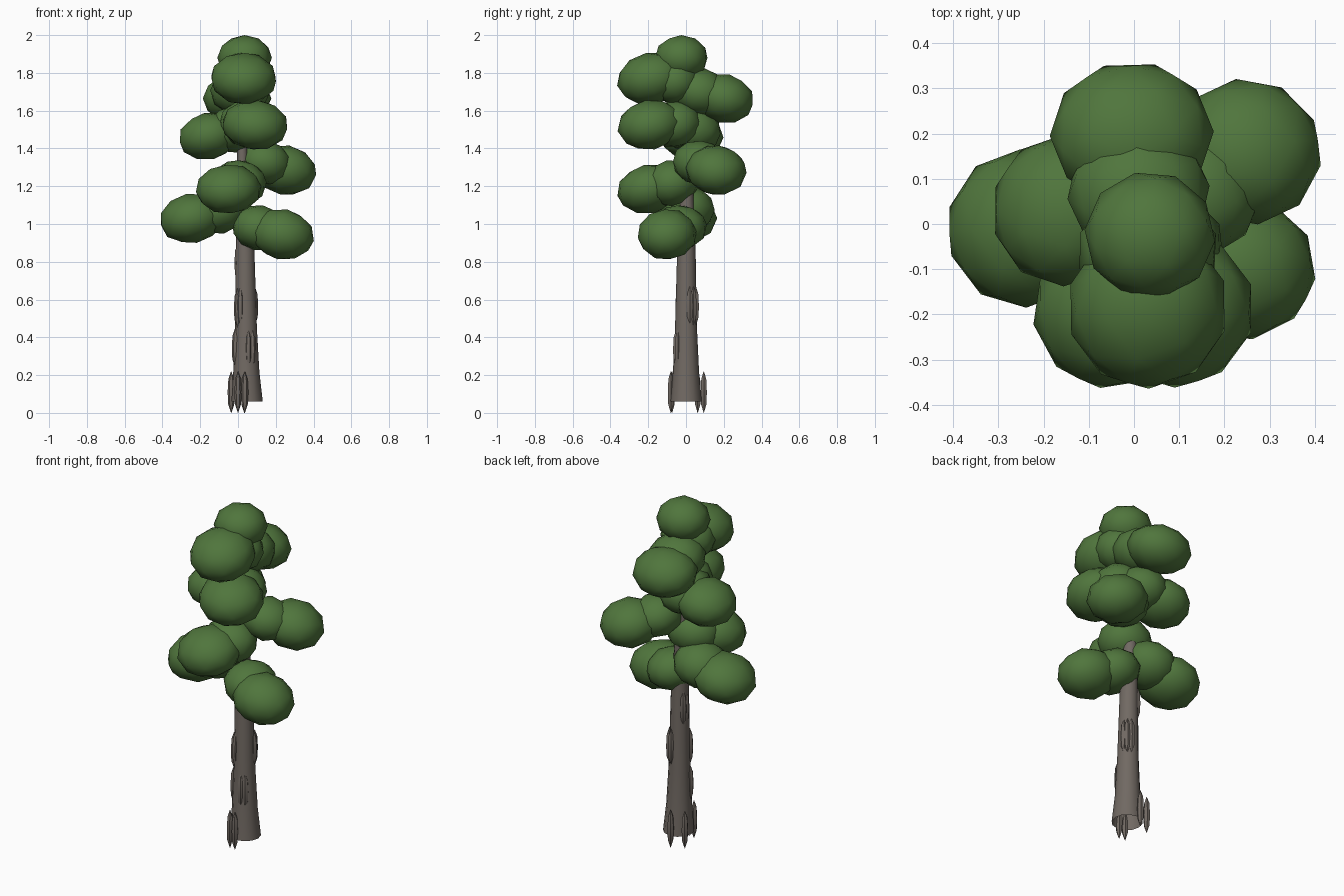
import bpy, bmesh, math, random
from mathutils import Matrix, Vector

random.seed(4)


def material(name, rgb):
    m = bpy.data.materials.new(name)
    m.diffuse_color = (*rgb, 1)
    return m


leaf = material("leaf green", (0.080, 0.180, 0.046))
bark = material("bark grey brown", (0.165, 0.142, 0.124))


def finish(bm, name, mat, angle):
    bmesh.ops.recalc_face_normals(bm, faces=bm.faces)
    me = bpy.data.meshes.new(name)
    bm.to_mesh(me)
    bm.free()
    me.materials.append(mat)
    ob = bpy.data.objects.new(name, me)
    bpy.context.collection.objects.link(ob)
    bpy.context.view_layer.objects.active = ob
    ob.select_set(True)
    bpy.ops.object.shade_smooth_by_angle(angle=math.radians(angle))
    ob.select_set(False)


def lathe(bm, rings, sides):
    """Skin of rings (x, y, z, radius), open at both ends."""
    loops = []
    for x, y, z, r in rings:
        loops.append([bm.verts.new((x + r * math.cos(2 * math.pi * i / sides),
                                    y + r * math.sin(2 * math.pi * i / sides), z))
                      for i in range(sides)])
    for a, b in zip(loops, loops[1:]):
        for i in range(sides):
            j = (i + 1) % sides
            bm.faces.new((a[i], a[j], b[j], b[i]))


# trunk, flared at the foot
bm = bmesh.new()
lathe(bm, [(0.048, 0, 0.06, 0.083), (0.044, 0, 0.22, 0.069), (0.042, 0, 0.45, 0.058),
           (0.038, 0.002, 0.85, 0.049), (0.03, 0.003, 1.1, 0.039),
           (0.022, 0, 1.4, 0.026), (0.025, 0, 1.8, 0.014)], 12)
finish(bm, "trunk", bark, 40)

# bark slivers and root spikes: x, y, bottom z
slivers = [(0.0, -0.074, 0), (0.036, -0.08, 0),
           (0.034, 0.094, 0), (-0.036, 0.062, 0),
           (0.055, -0.052, 0.23), (0.077, -0.043, 0.23), (-0.014, -0.02, 0.24),
           (-0.003, -0.032, 0.45), (0.012, -0.04, 0.46),
           (0.08, 0.04, 0.46), (0.06, 0.052, 0.46), (0.088, 0.02, 0.46),
           (0.0, 0.025, 0.69), (0.0, 0.0, 0.69)]
bm = bmesh.new()
for x, y, z in slivers:
    h = 0.22 if z == 0 else 0.21
    lathe(bm, [(x, y, z, 0.001), (x, y, z + 0.045, 0.016), (x, y, z + h * 0.5, 0.019),
               (x, y, z + h - 0.04, 0.015), (x, y, z + h, 0.001)], 6)
finish(bm, "bark_slivers", bark, 30)

# leaf clumps: each a list of ellipsoids (centre, radii), outer one first
clumps = {
    "crown_top": [((0.035, -0.025, 1.88), (0.145, 0.142, 0.12))],
    "upper_front": [((0.03, -0.185, 1.77), (0.175, 0.18, 0.135)),
                    ((0.03, -0.06, 1.76), (0.155, 0.13, 0.125))],
    "upper_back": [((-0.005, 0.2, 1.665), (0.178, 0.16, 0.128)),
                   ((0.01, 0.07, 1.70), (0.155, 0.15, 0.125))],
    "middle_front": [((0.09, -0.19, 1.525), (0.175, 0.172, 0.13)),
                     ((0.05, -0.06, 1.53), (0.15, 0.14, 0.122))],
    "middle_left": [((-0.155, 0.03, 1.465), (0.16, 0.165, 0.122)),
                    ((-0.02, 0.03, 1.50), (0.14, 0.155, 0.122))],
    "middle_right": [((0.25, 0.16, 1.285), (0.165, 0.16, 0.13)),
                     ((0.14, 0.07, 1.325), (0.14, 0.14, 0.115))],
    "lower_front": [((-0.05, -0.195, 1.185), (0.172, 0.17, 0.128)),
                    ((0.0, -0.075, 1.215), (0.15, 0.14, 0.122))],
    "lower_left": [((-0.245, -0.01, 1.03), (0.17, 0.172, 0.13)),
                   ((-0.10, 0.0, 1.075), (0.15, 0.15, 0.125))],
    "lower_right": [((0.235, -0.1, 0.945), (0.168, 0.155, 0.132)),
                    ((0.11, -0.04, 0.98), (0.14, 0.15, 0.118))],
}
for name, blobs in clumps.items():
    bm = bmesh.new()
    for c, r in blobs:
        turn = Matrix.Rotation(random.uniform(0, 6.28), 4, 'Z')
        tilt = Matrix()
        if len(blobs) > 1:  # outer clumps droop away from the trunk
            tilt = Matrix.Rotation(math.radians(12), 4, Vector((-c[1], c[0], 0)))
        swell = 1.0 if len(blobs) == 1 else 1.02
        bmesh.ops.create_icosphere(
            bm, subdivisions=2, radius=swell,
            matrix=Matrix.Translation(c) @ tilt @ Matrix.Diagonal((*r, 1)) @ turn)
    finish(bm, "foliage_" + name, leaf, 60)
